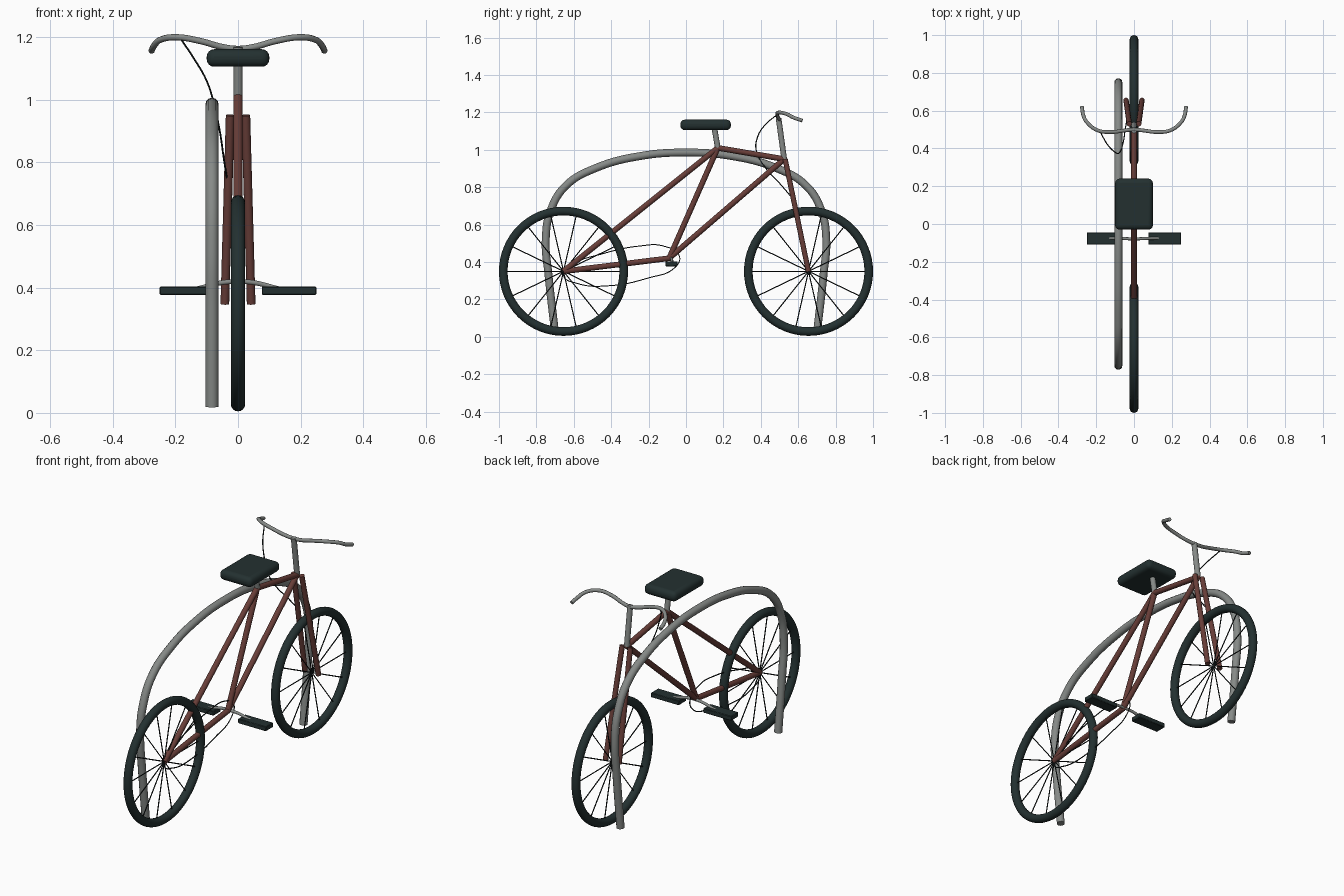
import bpy, bmesh, math
from mathutils import Vector

if "Cube" in bpy.data.objects:
    bpy.data.objects.remove(bpy.data.objects["Cube"])


def material(name, rgb):
    m = bpy.data.materials.new(name)
    m.use_nodes = True
    m.diffuse_color = (*rgb, 1)
    m.node_tree.nodes["Principled BSDF"].inputs["Base Color"].default_value = (*rgb, 1)
    return m


RED = material("brown red paint", (0.14, 0.048, 0.04))
BLACK = material("dark rubber", (0.017, 0.03, 0.03))
GREY = material("grey metal", (0.24, 0.255, 0.245))
WIRE = material("black wire", (0.008, 0.012, 0.012))


def finish(obj, name, mat):
    obj.name = name
    obj.data.materials.append(mat)
    bpy.ops.object.select_all(action='DESELECT')
    obj.select_set(True)
    bpy.context.view_layer.objects.active = obj
    bpy.ops.object.shade_smooth_by_angle(angle=math.radians(40))
    return obj


def rod(name, a, b, radius, mat, sides=16):
    a, b = Vector(a), Vector(b)
    bpy.ops.mesh.primitive_cylinder_add(vertices=sides, radius=radius,
                                        depth=(b - a).length, location=(a + b) / 2)
    obj = bpy.context.object
    obj.rotation_euler = (b - a).to_track_quat('Z', 'Y').to_euler()
    return finish(obj, name, mat)


def pipe(name, points, radius, mat, cyclic=False, sides=3):
    # smooth path through the points, swept to a mesh
    cu = bpy.data.curves.new(name, 'CURVE')
    cu.dimensions = '3D'
    cu.bevel_depth = radius
    cu.bevel_resolution = sides
    cu.use_fill_caps = True
    cu.resolution_u = 10
    sp = cu.splines.new('BEZIER')
    sp.bezier_points.add(len(points) - 1)
    for bp, p in zip(sp.bezier_points, points):
        bp.co = p
        bp.handle_left_type = bp.handle_right_type = 'AUTO'
    sp.use_cyclic_u = cyclic
    obj = bpy.data.objects.new(name, cu)
    bpy.context.collection.objects.link(obj)
    bpy.ops.object.select_all(action='DESELECT')
    obj.select_set(True)
    bpy.context.view_layer.objects.active = obj
    bpy.ops.object.convert(target='MESH')
    return finish(bpy.context.object, name, mat)


def box(name, center, size, bevel, mat, segments=2):
    bpy.ops.mesh.primitive_cube_add(size=1, location=center)
    obj = bpy.context.object
    obj.scale = size
    bpy.ops.object.transform_apply(location=False, rotation=False, scale=True)
    mod = obj.modifiers.new("rounded", 'BEVEL')
    mod.width = bevel
    mod.segments = segments
    return finish(obj, name, mat)


# Wheels: tyre, spokes
AXLE_Y, AXLE_Z = 0.655, 0.35
for label, y in (("rear", -AXLE_Y), ("front", AXLE_Y)):
    bpy.ops.mesh.primitive_torus_add(location=(0, y, AXLE_Z), rotation=(0, math.pi / 2, 0),
                                     major_radius=0.322, minor_radius=0.023,
                                     major_segments=64, minor_segments=16)
    finish(bpy.context.object, label + "_tyre", BLACK)
    for i in range(14):
        t = 2 * math.pi * i / 14
        tip = (0, y + 0.31 * math.cos(t), AXLE_Z + 0.31 * math.sin(t))
        rod(label + "_spoke", (0, y, AXLE_Z), tip, 0.003, WIRE, 6)

# Frame tubes
seat_joint = (0, 0.17, 1.01)
head = (0, 0.525, 0.95)
bracket = (0, -0.09, 0.42)
rear_axle = (0, -AXLE_Y, AXLE_Z)
for name, a, b in (("top_tube", seat_joint, head), ("down_tube", head, bracket),
                   ("seat_tube", seat_joint, bracket), ("seat_stay", seat_joint, rear_axle),
                   ("chain_stay", bracket, rear_axle)):
    rod(name, a, b, 0.015, RED)
for name, p in (("seat_joint", seat_joint), ("head_joint", head), ("bracket_joint", bracket)):
    bpy.ops.mesh.primitive_uv_sphere_add(segments=16, ring_count=8, radius=0.015, location=p)
    finish(bpy.context.object, name, RED)

# Fork
for side, s in (("left", 1), ("right", -1)):
    rod(side + "_fork_leg", (s * 0.025, 0.53, 0.95), (s * 0.042, AXLE_Y, 0.348), 0.014, RED)

# Saddle and steering
rod("seat_post", seat_joint, (0, 0.15, 1.125), 0.015, GREY)
box("seat", (0, 0.105, 1.133), (0.2, 0.27, 0.056), 0.024, BLACK, 4)
rod("stem", head, (0, 0.495, 1.168), 0.015, GREY)
half = [(0.05, 0.495, 1.168), (0.12, 0.487, 1.187), (0.195, 0.497, 1.199),
        (0.25, 0.54, 1.19), (0.268, 0.575, 1.172), (0.276, 0.622, 1.156)]
bar = [(-x, y, z) for x, y, z in reversed(half)] + [(0, 0.5, 1.162)] + half
pipe("handlebar", bar, 0.01, GREY)

# Cranks and pedals
for side, s in (("left", 1), ("right", -1)):
    pipe(side + "_crank", [(0, -0.08, 0.42), (s * 0.05, -0.077, 0.416),
                           (s * 0.13, -0.075, 0.396)], 0.008, GREY)
    box(side + "_pedal", (s * 0.163, -0.077, 0.39), (0.174, 0.065, 0.026), 0.003, BLACK, 1)

# Chain and brake cable
chain = [(-0.655, 0.33), (-0.6, 0.39), (-0.46, 0.44), (-0.25, 0.485), (-0.12, 0.485),
         (-0.035, 0.43), (-0.06, 0.37), (-0.2, 0.315), (-0.41, 0.273), (-0.58, 0.285)]
pipe("chain", [(0, y, z) for y, z in chain], 0.003, WIRE, True, 1)
pipe("brake_cable", [(-0.18, 0.49, 1.19), (-0.14, 0.42, 1.13), (-0.1, 0.38, 1.06),
                     (-0.08, 0.375, 1.0), (-0.06, 0.42, 0.91), (-0.045, 0.51, 0.81),
                     (-0.035, 0.565, 0.745)], 0.003, WIRE, False, 1)

# Arched parking rail beside the frame
arch = [(0.7, 0.02), (0.735, 0.33), (0.75, 0.52), (0.722, 0.68), (0.64, 0.81),
        (0.48, 0.903), (0.24, 0.967)]
rail = [(-y, z) for y, z in arch] + [(0, 0.985)] + arch[::-1]
pipe("parking_rail", [(-0.083, y, z) for y, z in rail], 0.021, GREY, False, 4)
